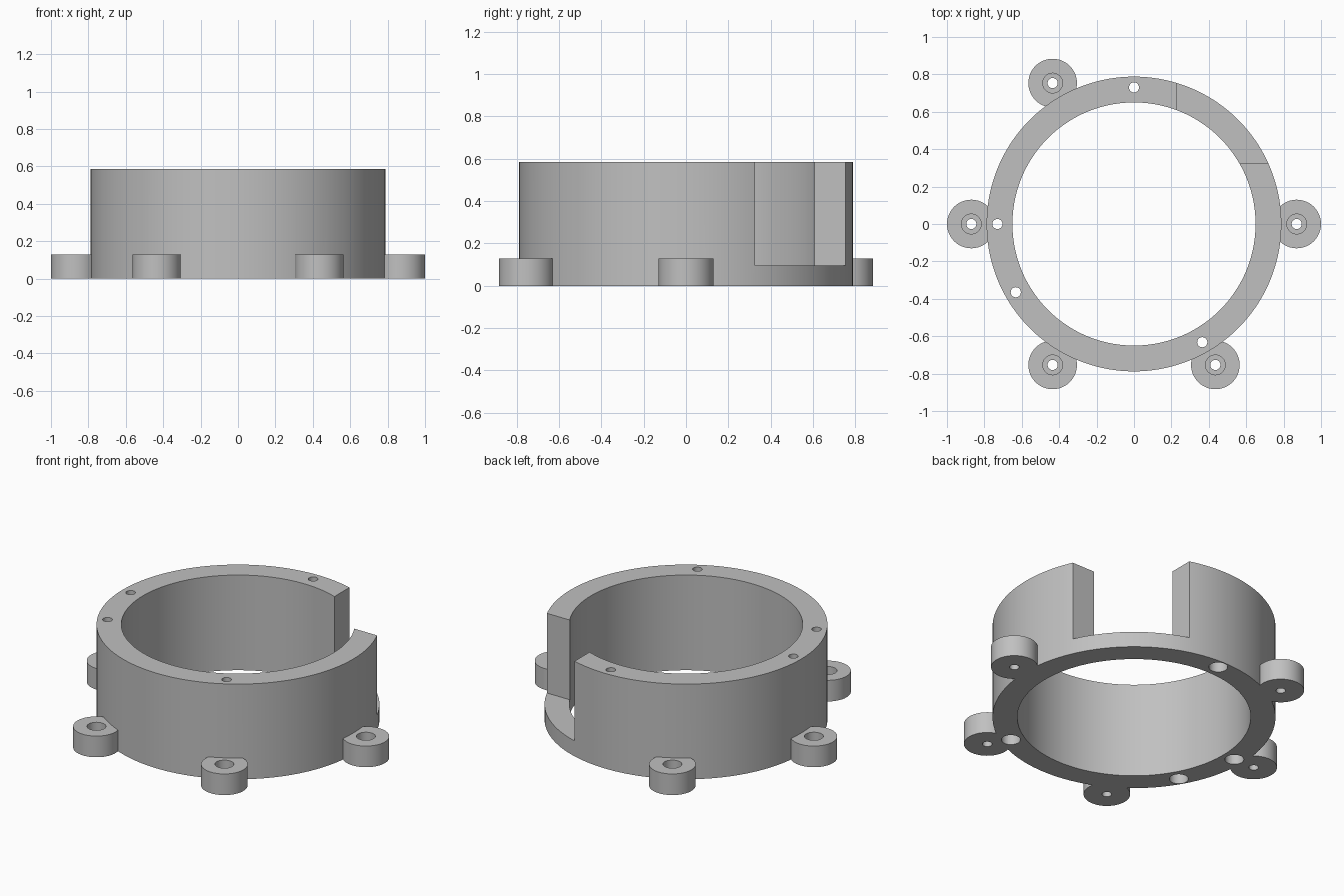
import bpy
from math import radians, sin, cos

if "Cube" in bpy.data.objects:
    bpy.data.objects.remove(bpy.data.objects["Cube"], do_unlink=True)

# Main dimensions
OUTER, INNER, HEIGHT = 0.788, 0.65, 0.585
EAR_ORBIT, EAR_R, EAR_H = 0.87, 0.13, 0.13
HOLE_ORBIT, HOLE_R, BORE_R = 0.73, 0.027, 0.053
FLOOR = 0.095

grey = bpy.data.materials.new("light grey plastic")
grey.use_nodes = True
colour = (0.53, 0.53, 0.53, 1)
grey.diffuse_color = colour
grey.node_tree.nodes["Principled BSDF"].inputs["Base Color"].default_value = colour


def cylinder(name, r, z0, z1, angle=0, orbit=0, sides=48):
    a = radians(angle)
    bpy.ops.mesh.primitive_cylinder_add(
        vertices=sides, radius=r, depth=z1 - z0,
        location=(orbit * cos(a), orbit * sin(a), (z0 + z1) / 2))
    ob = bpy.context.object
    ob.name = name
    ob.data.materials.append(grey)
    return ob


def combine(body, tool, operation):
    mod = body.modifiers.new(tool.name, "BOOLEAN")
    mod.operation = operation
    mod.solver = "EXACT"
    mod.object = tool
    bpy.context.view_layer.objects.active = body
    bpy.ops.object.modifier_apply(modifier=mod.name)
    bpy.data.objects.remove(tool, do_unlink=True)


# Ring wall with five mounting ears
ring = cylinder("mounting_ring", OUTER, 0, HEIGHT, sides=144)
ears = (0, 120, 180, 240, 300)
for angle in ears:
    combine(ring, cylinder("ear", EAR_R, 0, EAR_H, angle, EAR_ORBIT), "UNION")
combine(ring, cylinder("bore", INNER, -0.1, HEIGHT + 0.1, sides=144), "DIFFERENCE")

# Ear screw holes, counterbored from above
for angle in ears:
    for r, z0 in ((HOLE_R, -0.1), (BORE_R, EAR_H / 2)):
        combine(ring, cylinder("ear_hole", r, z0, EAR_H + 0.05, angle, EAR_ORBIT, 32),
                "DIFFERENCE")

# Wall screw holes, counterbored from below
for angle in (90, 180, 210, 300):
    for r, z1 in ((HOLE_R, HEIGHT + 0.1), (BORE_R, HEIGHT * 0.75)):
        combine(ring, cylinder("wall_hole", r, -0.1, z1, angle, HOLE_ORBIT, 32),
                "DIFFERENCE")

# Square-cornered opening in the back left of the wall
x0, y0, size = 0.23, 0.325, 1.0
bpy.ops.mesh.primitive_cube_add(
    size=size, location=(x0 + size / 2, y0 + size / 2, FLOOR + size / 2))
opening = bpy.context.object
opening.name = "opening"
opening.data.materials.append(grey)
combine(ring, opening, "DIFFERENCE")

# One material slot, smooth walls with sharp rims
ring.data.materials.clear()
ring.data.materials.append(grey)
for face in ring.data.polygons:
    face.material_index = 0
bpy.ops.object.select_all(action="DESELECT")
ring.select_set(True)
bpy.context.view_layer.objects.active = ring
bpy.ops.object.shade_smooth_by_angle(angle=radians(30))
